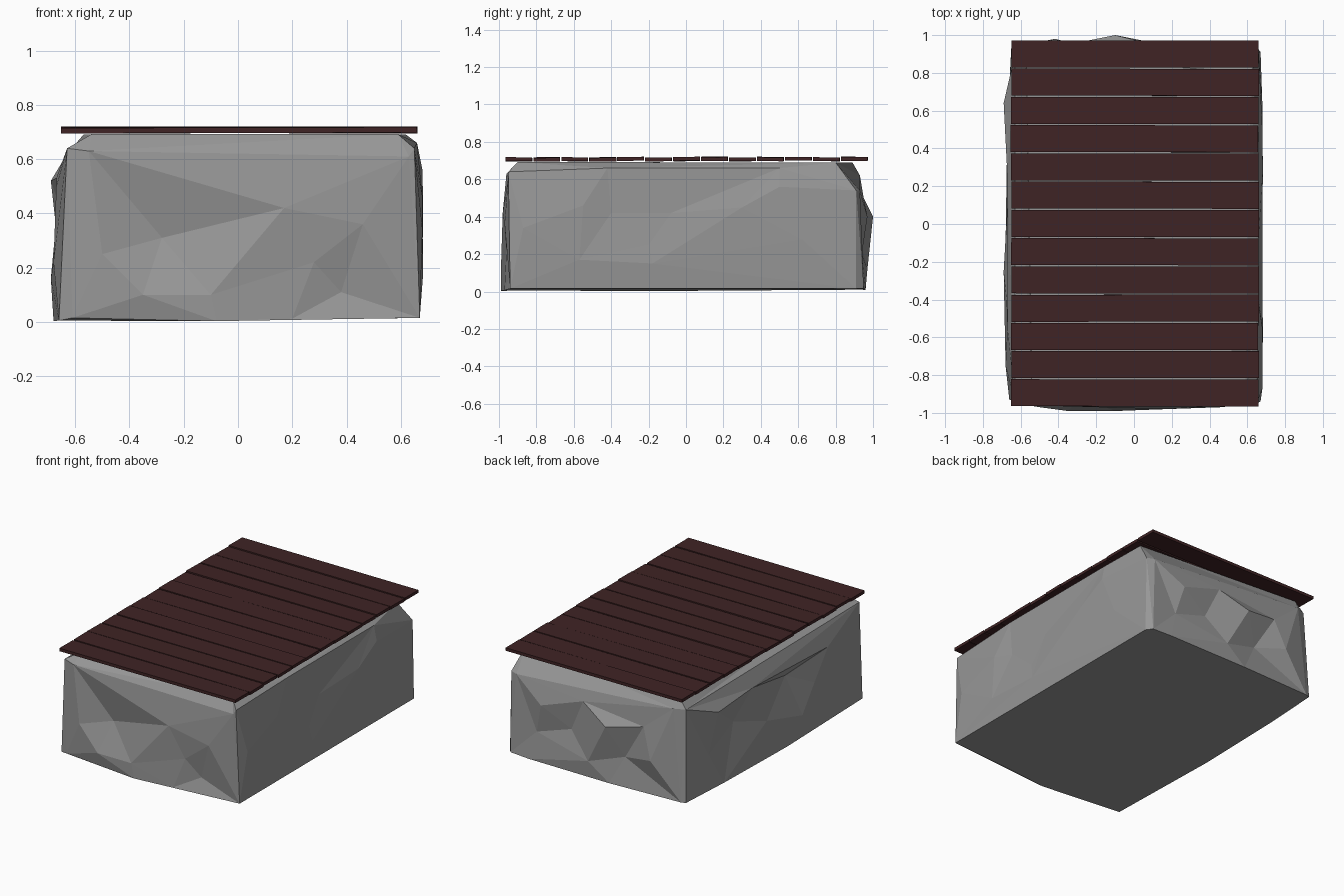
import bpy, bmesh, random
from mathutils import Vector, Matrix
from mathutils.geometry import delaunay_2d_cdt

random.seed(4)
cube = bpy.data.objects.get("Cube")
if cube:
    bpy.data.objects.remove(cube)


def material(name, color):
    m = bpy.data.materials.new(name)
    m.use_nodes = True
    m.diffuse_color = (*color, 1)
    m.node_tree.nodes["Principled BSDF"].inputs["Base Color"].default_value = (*color, 1)
    return m


def finish(bm, name, mat):
    bmesh.ops.recalc_face_normals(bm, faces=bm.faces)
    mesh = bpy.data.meshes.new(name)
    bm.to_mesh(mesh)
    bm.free()
    mesh.materials.append(mat)
    obj = bpy.data.objects.new(name, mesh)
    bpy.context.collection.objects.link(obj)
    return obj


stone = material("grey stone", (0.31, 0.31, 0.31))
wood = material("dark red wood", (0.05, 0.017, 0.018))

# Rough stone base: each side has lower edge, upper edge and inner points
# as (position along side, height, distance outwards)
front = (lambda u, z, d: (u, -0.95 - d, z),
         [(-.61, .015, 0), (-.08, .003, .04), (.2, .012, .02), (.67, .015, -.01)],
         [(-.55, .63, .01), (.63, .61, 0)],
         [(.17, .42, .03), (-.28, .31, -.03), (.46, .36, .02), (.38, .11, -.02),
          (.28, .22, .01), (-.1, .1, .04), (-.35, .1, .04), (-.5, .25, .02)])
right = (lambda u, z, d: (0.67 + d, u, z),
         [(-.94, .015, 0), (.91, .015, 0)],
         [(-.95, .64, -.02), (-.42, .66, -.01), (.5, .66, -.01), (.91, .54, -.01)],
         [(-.87, .34, .01), (-.55, .46, .01), (-.57, .17, .012), (-.4, .42, -.01),
          (-.2, .25, 0), (-.18, .15, .01), (-.08, .42, -.01), (.3, .45, .012),
          (.5, .56, .01), (.62, .28, .01)])
back = (lambda u, z, d: (u, 0.95 + d, z),
        [(.64, .015, 0), (.5, .012, .01), (-.1, .008, .01), (-.62, .01, -.01)],
        [(.61, .54, -.02), (-.56, .62, -.02)],
        [(.4, .4, .02), (.45, .2, -.01), (.2, .28, -.02), (.1, .5, 0), (-.1, .4, .05),
         (-.2, .2, -.02), (-.35, .45, 0), (-.42, .25, .03), (.05, .12, .02)])
left = (lambda u, z, d: (-0.66 - d, u, z),
        [(.93, .01, -.01), (.55, .008, .01), (-.1, .003, .02), (-.93, .005, 0)],
        [(.9, .62, -.03), (-.94, .64, -.03)],
        [(.64, .52, .03), (.7, .25, 0), (.4, .35, -.03), (.25, .53, .01), (.1, .25, .01),
         (-.15, .45, -.03), (-.25, .16, .03), (-.4, .32, .015), (-.55, .5, .01), (-.75, .22, .02)])

bm = bmesh.new()
cap = [bm.verts.new(p) for p in
       [(-.54, -.9, .692), (.59, -.9, .692), (.62, .8, .69), (-.57, .89, .69)]]
lowers, uppers = [], []
for place, low, up, inner in (front, right, back, left):
    points = low + up + inner
    verts = [bm.verts.new(place(*p)) for p in points]
    flat = [Vector(p[:2]) for p in points]
    _, _, tris, origin, _, _ = delaunay_2d_cdt(flat, [], [], 0, 1e-5)
    for tri in tris:
        bm.faces.new([verts[origin[i][0]] for i in tri])
    lowers.append(verts[:len(low)])
    uppers.append(verts[len(low):len(low) + len(up)])

# Bevelled shoulders and corners join the sides to the flat top
slopes = []
for i in range(4):
    j = (i + 1) % 4
    slopes.append(bm.faces.new(uppers[i] + [cap[j], cap[i]]))
    slopes.append(bm.faces.new([lowers[i][-1], lowers[j][0], uppers[j][0], uppers[i][-1]]))
    bm.faces.new([uppers[i][-1], uppers[j][0], cap[j]])
bm.faces.new(cap)
bm.faces.new([v for low in lowers for v in low])
bmesh.ops.triangulate(bm, faces=slopes)
finish(bm, "stone_base", stone)

# Row of thin planks laid across the top, each slightly crooked
COUNT, PITCH = 13, 0.1495
for i in range(COUNT):
    bm = bmesh.new()
    bmesh.ops.create_cube(bm, size=1)
    bmesh.ops.scale(bm, vec=(1.31, PITCH - 0.007, 0.02), verts=bm.verts)
    turn = (Matrix.Rotation(random.uniform(-.003, .003), 4, 'Z')
            @ Matrix.Rotation(random.uniform(-.003, .003), 4, 'Y')
            @ Matrix.Rotation(random.uniform(-.02, .02), 4, 'X'))
    bmesh.ops.transform(bm, matrix=turn, verts=bm.verts)
    plank = finish(bm, f"plank_{i + 1}", wood)
    plank.location = (0.005 + random.uniform(-.003, .003),
                      (i - (COUNT - 1) / 2) * PITCH + 0.003,
                      0.708 + random.uniform(-.002, .002))
